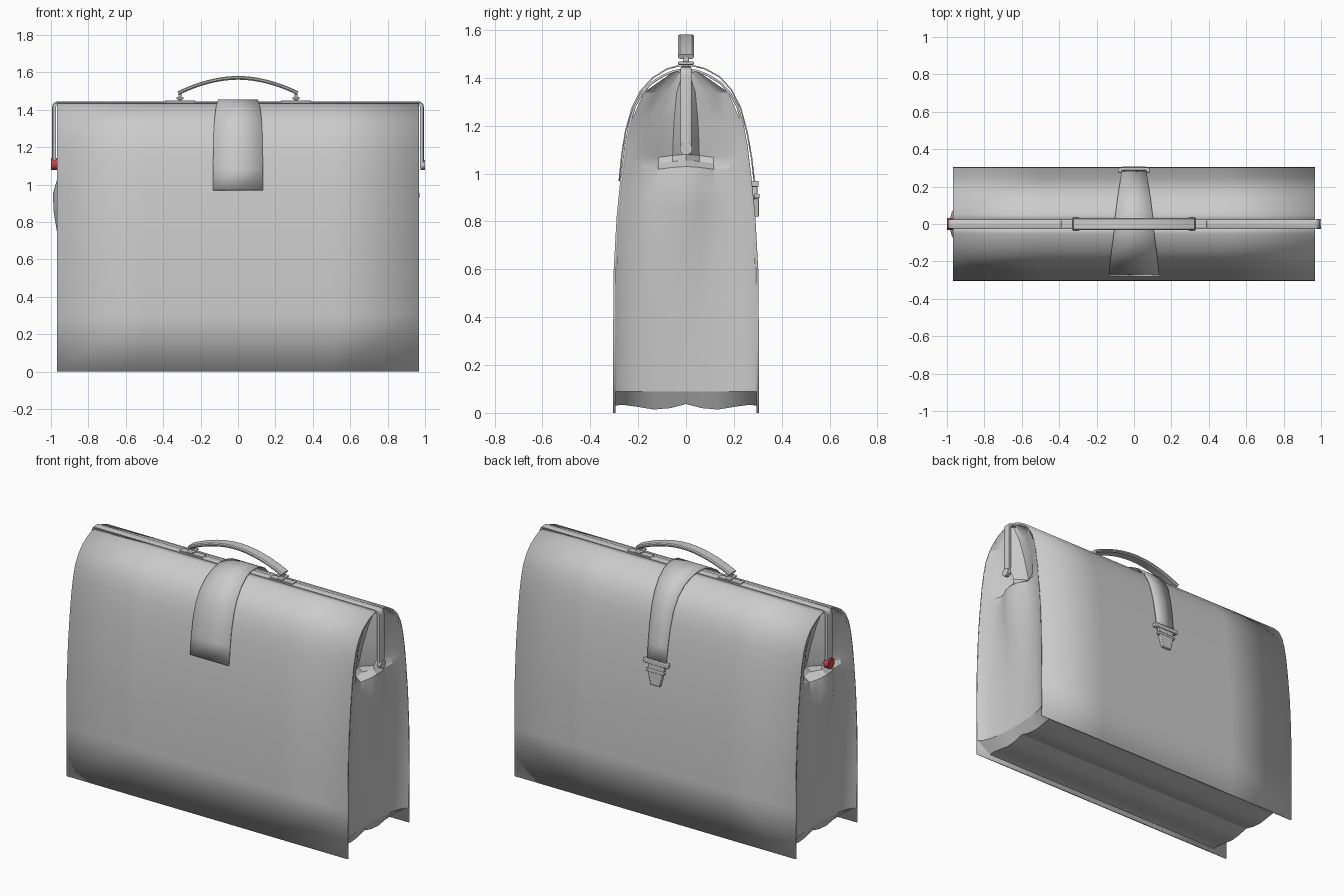
import bpy, bmesh, math
from mathutils import Vector

if "Cube" in bpy.data.objects:
    bpy.data.objects.remove(bpy.data.objects["Cube"])


def make(name, verts, faces, angle=35, thick=0, bevel=0):
    """Mesh object with outward normals, optional thickness and bevel."""
    me = bpy.data.meshes.new(name)
    me.from_pydata(verts, [], faces)
    bm = bmesh.new()
    bm.from_mesh(me)
    bmesh.ops.recalc_face_normals(bm, faces=bm.faces)
    bm.to_mesh(me)
    bm.free()
    me.shade_smooth()
    me.set_sharp_from_angle(angle=math.radians(angle))
    ob = bpy.data.objects.new(name, me)
    bpy.context.collection.objects.link(ob)
    if thick:
        m = ob.modifiers.new("thickness", 'SOLIDIFY')
        m.thickness, m.offset = thick, 0
    if bevel:
        m = ob.modifiers.new("bevel", 'BEVEL')
        m.width, m.segments = bevel, 2
    return ob


def grid(name, rows, **kw):
    n = len(rows[0])
    faces = [(i*n+j, i*n+j+1, (i+1)*n+j+1, (i+1)*n+j)
             for i in range(len(rows)-1) for j in range(n-1)]
    return make(name, [p for r in rows for p in r], faces, **kw)


def sweep(name, path, section, **kw):
    """Sweep a closed (y, normal) section along a path of (x, z) points."""
    n, k, verts = len(path), len(section), []
    for i, p in enumerate(path):
        a, b = Vector(path[max(i-1, 0)]), Vector(path[min(i+1, n-1)])
        t = (b-a).normalized()
        for y, d in section:
            verts.append((p[0]-t.y*d, y, p[1]+t.x*d))
    faces = [(i*k+j, i*k+(j+1) % k, (i+1)*k+(j+1) % k, (i+1)*k+j)
             for i in range(n-1) for j in range(k)]
    faces += [tuple(range(k)), tuple(range((n-1)*k, n*k))]
    return make(name, verts, faces, **kw)


def box(name, lo, hi, bevel=0.004, taper=1):
    """Box from corner to corner; taper narrows x at the bottom."""
    c = (lo[0]+hi[0])/2
    v = [(c+(x-c)*(taper if z == lo[2] else 1), y, z)
         for x in (lo[0], hi[0]) for y in (lo[1], hi[1]) for z in (lo[2], hi[2])]
    f = [(0, 1, 3, 2), (4, 6, 7, 5), (0, 4, 5, 1), (2, 3, 7, 6), (0, 2, 6, 4), (1, 5, 7, 3)]
    return make(name, v, f, bevel=bevel)


def disc(name, x0, x1, r, z):
    ring = [(r*math.cos(a*math.pi/12), z+r*math.sin(a*math.pi/12)) for a in range(24)]
    v = [(x, y, h) for x in (x0, x1) for y, h in ring]
    f = [(i, (i+1) % 24, (i+1) % 24+24, i+24) for i in range(24)]
    return make(name, v, f+[tuple(range(24)), tuple(range(24, 48))])


# front and back leather panels
PROFILE = [(.300, 0), (.300, .3), (.297, .6), (.285, .82), (.267, 1.0), (.252, 1.12),
           (.235, 1.21), (.215, 1.28), (.185, 1.335), (.145, 1.378), (.095, 1.41),
           (.05, 1.428), (.015, 1.434)]
for name, s in (("front_panel", -1), ("back_panel", 1)):
    grid(name, [[(x, s*y, z) for y, z in PROFILE] for x in (-.967, -.5, 0, .5, .967)], thick=.01)


def half_width(z):
    for (y0, z0), (y1, z1) in zip(PROFILE, PROFILE[1:]):
        if z <= z1:
            return y0+(y1-y0)*(z-z0)/(z1-z0)
    return PROFILE[-1][0]


# folded side gussets and the bottom, one continuous liner
T = (0, .22, .45, .7, .9, 1)
FOLDS = [  # height, then inset from centre to edge
    (1.425, 0, .02, .03, .02, .01, 0), (1.34, 0, .04, .04, .03, .01, 0),
    (1.22, 0, .07, .06, .03, .01, 0), (1.12, .01, .09, .07, .03, .01, 0),
    (1.08, .03, .10, .08, .03, .01, 0), (1.055, .03, .07, .07, .03, .01, 0),
    (1.03, .01, .015, .04, .03, .01, 0), (.95, -.005, .005, .03, .03, .01, 0),
    (.85, .0, .015, .035, .03, .01, 0), (.7, .025, .035, .04, .03, .015, 0),
    (.4, .05, .05, .045, .035, .02, 0), (.09, .06, .06, .055, .045, .025, 0)]
BULGE = {1.03: .012, .95: .02, .85: .02, .7: .02}


def across(values):
    """Mirror centre-to-edge values into a full row with signs."""
    both = list(zip(T, values))
    return [(-t, v) for t, v in both[:0:-1]]+both


def gusset_rows(s):
    rows = []
    for z, *ins in FOLDS:
        sag = [0, -.004, -.012, -.006, 0, 0] if .98 < z < 1.1 else [0]*6
        swell = BULGE.get(z, 0) if s < 0 else 0
        rows.append([(s*(.965-i+swell*(1-abs(t))), t*(half_width(z)-.004), z+sag[T.index(abs(t))])
                     for t, i in across(ins)])
    return rows


BOTTOM = (.037, .02, .014, .026, .034, .03)
floor = [[(x, t*.296, z) for t, z in across(BOTTOM)] for x in (-.87, -.3, .3, .87)]
grid("side_gussets_and_bottom", gusset_rows(-1)+floor+gusset_rows(1)[::-1], angle=25)

# metal frame along the top and down both ends
corner = [(.963+.02*math.sin(a), 1.414+.02*math.cos(a)) for a in (0, .4, .8, 1.2, math.pi/2)]
half = corner+[(.983, 1.09)]
sweep("metal_frame", [(-x, z) for x, z in half[::-1]]+half,
      [(-.024, -.009), (.024, -.009), (.024, .007), (.014, .011), (-.014, .011), (-.024, .007)])

# frame hinge pivots
disc("right_pivot", .975, 1.0, .026, 1.105)
red = bpy.data.materials.new("red")
red.diffuse_color = (.55, .06, .06, 1)
red.use_nodes = True
red.node_tree.nodes["Principled BSDF"].inputs["Base Color"].default_value = red.diffuse_color
disc("left_pivot", -1.0, -.968, .033, 1.11).data.materials.append(red)

# closing strap over the top: y, z, half width
STRAP = [(-.279, .97, .133), (-.268, 1.08, .133), (-.252, 1.18, .132), (-.225, 1.275, .13),
         (-.19, 1.345, .126), (-.14, 1.4, .12), (-.08, 1.437, .112), (-.03, 1.451, .106),
         (.03, 1.451, .102), (.08, 1.438, .096), (.14, 1.405, .088), (.19, 1.35, .08),
         (.228, 1.275, .074), (.256, 1.17, .07), (.275, 1.06, .067), (.287, .95, .065)]
grid("closing_strap", [[(-w, y, z), (0, y, z), (w, y, z)] for y, z, w in STRAP], thick=.006)

# buckle on the back
box("buckle_crossbar", (-.085, .275, .945), (.085, .303, .97))
box("buckle_plate", (-.055, .278, .895), (.055, .298, .95))
box("buckle_tongue", (-.05, .28, .82), (.05, .306, .905), taper=.65)
box("buckle_catch", (-.062, .285, .898), (.062, .308, .915))

# curved handle
arc = [(.32*u, 1.572-.082*abs(u)**1.9) for u in [i/12 for i in range(-12, 13)]]
sweep("handle", arc, [(-.033, -.004), (-.026, -.011), (.026, -.011), (.033, -.004),
                      (.033, .004), (.026, .009), (-.026, .009), (-.033, .004)])

# handle mounts
for side, s in (("left", -1), ("right", 1)):
    x = .31*s
    box(side+"_handle_plate", (x-.08, -.02, 1.44), (x+.08, .02, 1.45), .003)
    box(side+"_handle_post", (x-.008, -.012, 1.445), (x+.008, .012, 1.49))
    box(side+"_handle_ring", (x-.018, -.034, 1.455), (x+.018, .034, 1.468))
